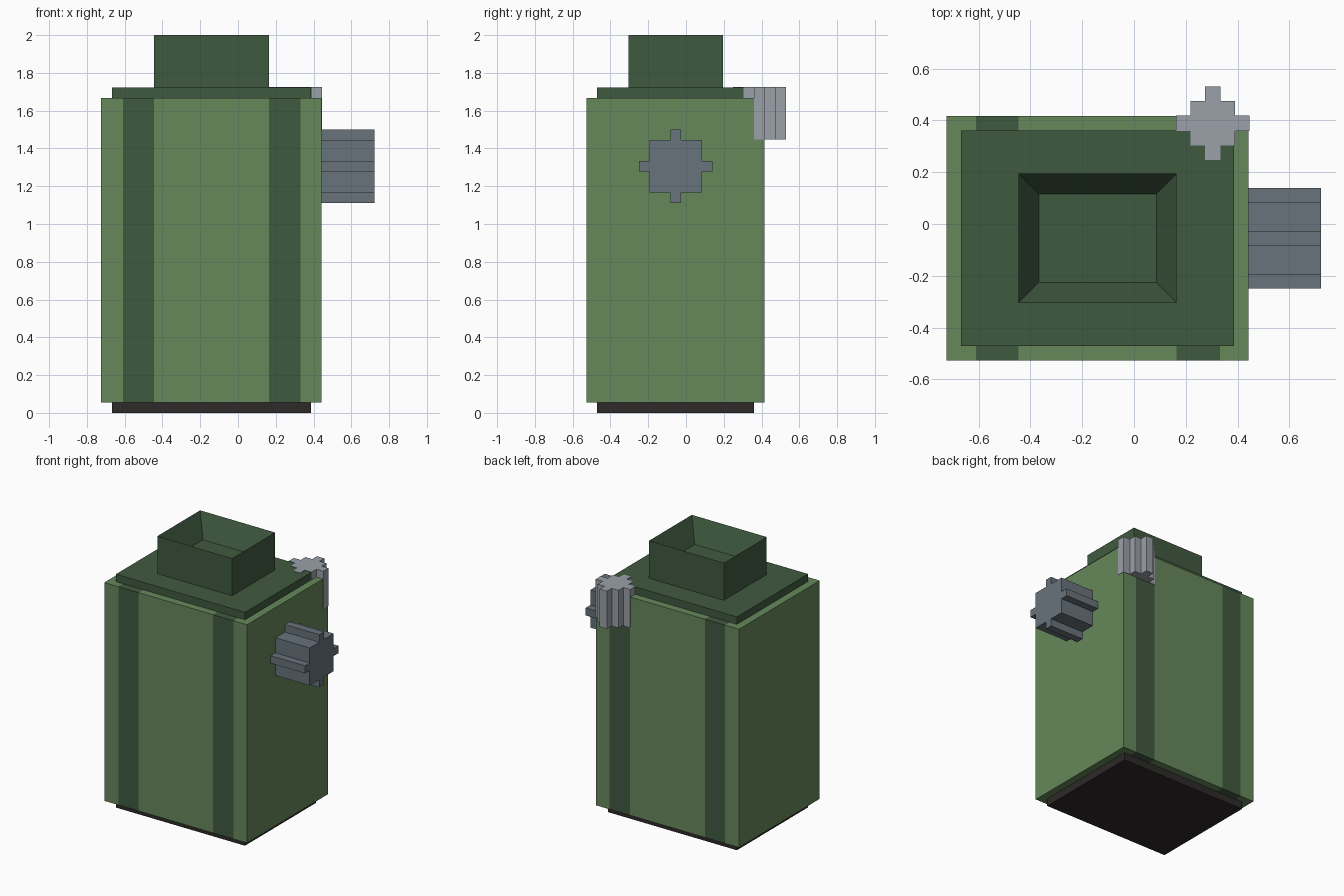
import bpy, bmesh
from mathutils import Matrix, Vector

cube = bpy.data.objects.get("Cube")
if cube:
    bpy.data.objects.remove(cube, do_unlink=True)


def make_material(name, rgb):
    # sRGB 0-255 to linear
    lin = [((c / 255 + 0.055) / 1.055) ** 2.4 for c in rgb] + [1.0]
    mat = bpy.data.materials.new(name)
    mat.use_nodes = True
    mat.diffuse_color = lin
    bsdf = mat.node_tree.nodes["Principled BSDF"]
    bsdf.inputs["Base Color"].default_value = lin
    bsdf.inputs["Roughness"].default_value = 0.9
    return mat


light_green = make_material("light green", (102, 136, 91))
dark_green = make_material("dark green", (64, 90, 64))
black = make_material("charcoal", (46, 41, 41))
steel = make_material("steel grey", (104, 115, 123))
silver = make_material("light grey", (155, 161, 169))


def finish(name, bm, *mats):
    bmesh.ops.recalc_face_normals(bm, faces=bm.faces)
    mesh = bpy.data.meshes.new(name)
    bm.to_mesh(mesh)
    bm.free()
    for m in mats:
        mesh.materials.append(m)
    obj = bpy.data.objects.new(name, mesh)
    bpy.context.collection.objects.link(obj)
    return obj


def box_bm(lo, hi):
    bm = bmesh.new()
    lo, hi = Vector(lo), Vector(hi)
    size = hi - lo
    bmesh.ops.create_cube(bm, size=1, matrix=Matrix.Translation((lo + hi) / 2)
                          @ Matrix.Diagonal((*size, 1)))
    return bm


# Foot and lid, inset from the body
finish("base_plate", box_bm((-0.668, -0.47, 0), (0.386, 0.36, 0.056)), black)
finish("lid_plate", box_bm((-0.668, -0.47, 1.667), (0.386, 0.36, 1.723)), dark_green)

# Body with dark bands cut into the front, back and rims
bands = [(-0.61, -0.445), (0.165, 0.332)]
bm = box_bm((-0.724, -0.526, 0.056), (0.442, 0.416, 1.668))
for x in (x for band in bands for x in band):
    bmesh.ops.bisect_plane(bm, geom=bm.verts[:] + bm.edges[:] + bm.faces[:],
                           plane_co=(x, 0, 0), plane_no=(1, 0, 0))
for f in bm.faces:
    x = f.calc_center_median().x
    f.material_index = int(any(a < x < b for a, b in bands))
finish("body", bm, light_green, dark_green)

# Square spout with a recessed opening
bm = box_bm((-0.446, -0.304, 1.723), (0.165, 0.195, 2.0))
top = max(bm.faces, key=lambda f: f.calc_center_median().z)
bmesh.ops.inset_region(bm, faces=[top], thickness=0.111)
bmesh.ops.translate(bm, verts=top.verts[:], vec=(0, 0, -0.167))
finish("spout", bm, dark_green)


def cog(name, quadrant, matrix, depth, mat):
    """Extrude a four-fold symmetric outline given by its first quarter."""
    pts = []
    for turn in range(4):
        for x, y in quadrant:
            pts.append((x, y))
        quadrant = [(-y, x) for x, y in quadrant]
    bm = bmesh.new()
    face = bm.faces.new([bm.verts.new((x, y, 0)) for x, y in pts])
    ext = bmesh.ops.extrude_face_region(bm, geom=[face])
    verts = [g for g in ext["geom"] if isinstance(g, bmesh.types.BMVert)]
    bmesh.ops.translate(bm, verts=verts, vec=(0, 0, depth))
    bmesh.ops.transform(bm, matrix=matrix, verts=bm.verts)
    return finish(name, bm, mat)


# Large knob on the left side: square core with one tooth per side
u = 0.0278
side_knob = [(7 * u, -u), (7 * u, u), (5 * u, u), (5 * u, 5 * u), (u, 5 * u)]
cog("side_knob", side_knob,
    Matrix.Translation((0.44, -0.055, 1.306)) @ Matrix.Rotation(1.5707963, 4, "Y"),
    0.282, steel)

# Small upright cog at the back left corner, just proud of the body faces
e = 0.002
corner_cog = [(5 * u + e, -u - e), (5 * u + e, u + e), (3 * u + e, u + e),
              (3 * u + e, 3 * u + e), (u + e, 3 * u + e)]
cog("corner_cog", corner_cog, Matrix.Translation((0.304, 0.389, 1.447)), 0.279, silver)
